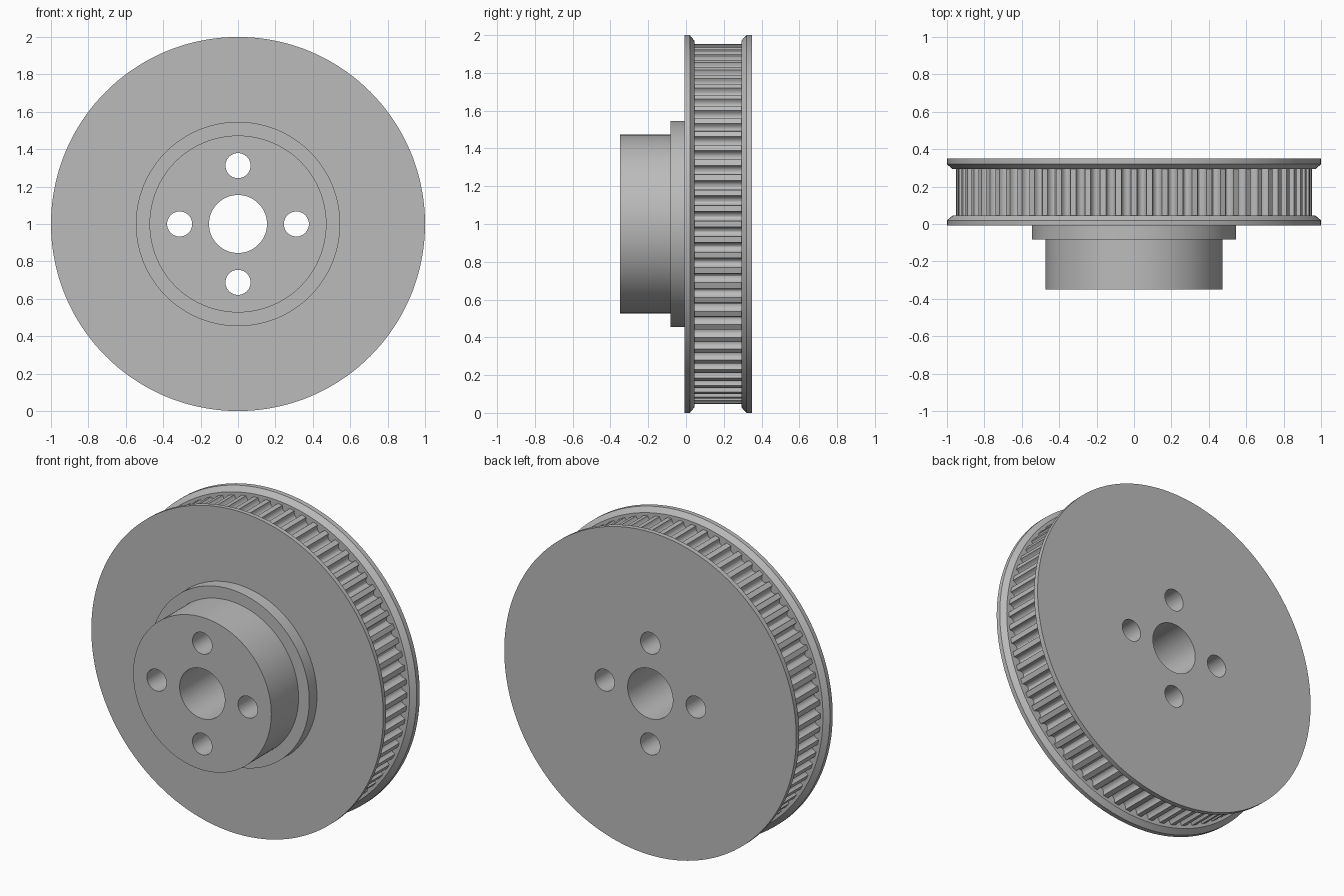
import bpy, bmesh, math
from math import pi, sin, cos

cube = bpy.data.objects.get("Cube")
if cube:
    bpy.data.objects.remove(cube, do_unlink=True)

SEGMENTS = 144
TEETH = 72
CENTRE_Z = 1.0

steel = bpy.data.materials.new("grey_steel")
steel.use_nodes = True
steel.diffuse_color = (0.5, 0.5, 0.5, 1)
steel.node_tree.nodes["Principled BSDF"].inputs["Base Color"].default_value = (0.5, 0.5, 0.5, 1)


def ring_of_loops(name, loops):
    """Join point loops into a closed ring, the last loop meeting the first."""
    bm = bmesh.new()
    rows = [[bm.verts.new(p) for p in loop] for loop in loops]
    for a, b in zip(rows, rows[1:] + rows[:1]):
        for i in range(len(a)):
            j = (i + 1) % len(a)
            bm.faces.new((a[i], a[j], b[j], b[i]))
    bmesh.ops.recalc_face_normals(bm, faces=bm.faces)
    mesh = bpy.data.meshes.new(name)
    bm.to_mesh(mesh)
    bm.free()
    mesh.materials.append(steel)
    obj = bpy.data.objects.new(name, mesh)
    bpy.context.collection.objects.link(obj)
    return obj


def polar(r, a, y):
    return (r * sin(a), y, CENTRE_Z + r * cos(a))


def circle(r, y):
    return [polar(r, 2 * pi * i / SEGMENTS, y) for i in range(SEGMENTS)]


def activate(obj):
    bpy.ops.object.select_all(action='DESELECT')
    obj.select_set(True)
    bpy.context.view_layer.objects.active = obj


# Turned body: bore, stepped hub, two bevelled flanges (radius, y)
profile = [
    (0.155, -0.35), (0.473, -0.35), (0.473, -0.083), (0.546, -0.083),
    (0.546, -0.007), (1.0, -0.007), (1.0, 0.02), (0.97, 0.045),
    (0.9, 0.045), (0.9, 0.293), (0.97, 0.293), (1.0, 0.32),
    (1.0, 0.35), (0.155, 0.35),
]
body = ring_of_loops("pulley_body", [circle(r, y) for r, y in profile])

# Four bolt holes through the hub
for k in range(4):
    bpy.ops.mesh.primitive_cylinder_add(
        vertices=48, radius=0.067, depth=1, rotation=(pi / 2, 0, 0),
        location=polar(0.312, k * pi / 2, 0))
    cutter = bpy.context.object
    cutter.name = "bolt_hole_cutter"
    cutter.hide_render = True
    cutter.data.materials.append(steel)
    activate(body)
    cut = body.modifiers.new("bolt_hole", 'BOOLEAN')
    cut.operation = 'DIFFERENCE'
    cut.solver = 'EXACT'
    cut.object = cutter
    bpy.ops.object.modifier_apply(modifier=cut.name)
    bpy.data.objects.remove(cutter, do_unlink=True)

# Toothed rim: round-bottomed grooves between flat lands
TIP, DEPTH, HALF_WIDTH, STEPS = 0.952, 0.035, 0.026, 8
outline = []
for t in range(TEETH):
    middle = 2 * pi * (t + 0.5) / TEETH
    for s in range(STEPS + 1):
        u = pi * s / STEPS
        outline.append((TIP - DEPTH * sin(u), middle - HALF_WIDTH / TIP * cos(u)))


def rim_loop(y, inner=False):
    return [polar(0.89 if inner else r, a, y) for r, a in outline]


FRONT, BACK = 0.04, 0.298
rim = ring_of_loops("toothed_rim", [
    rim_loop(FRONT), rim_loop(BACK), rim_loop(BACK, True), rim_loop(FRONT, True)])

for obj in (body, rim):
    activate(obj)
    bpy.ops.object.shade_smooth_by_angle(angle=math.radians(30))
